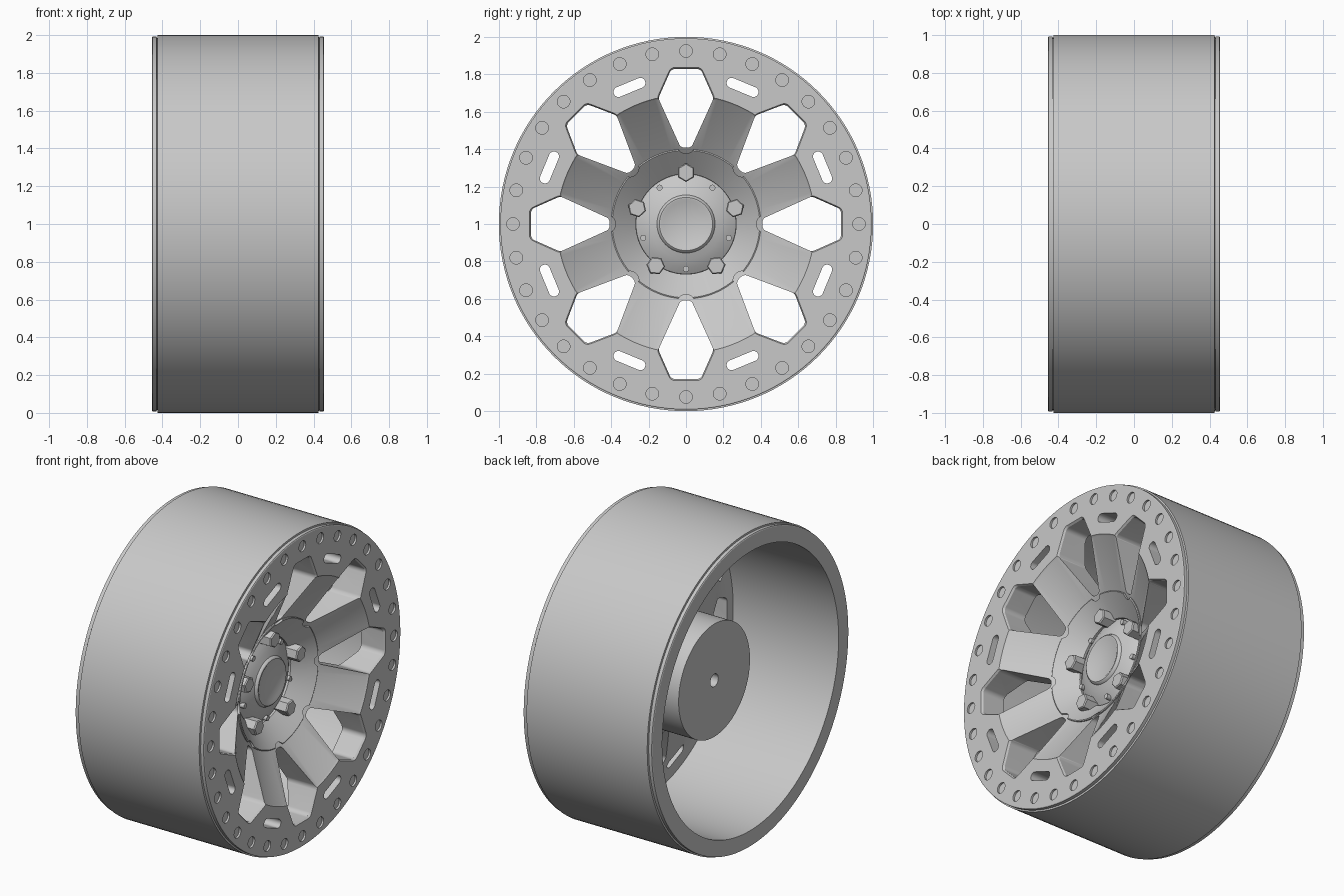
import bpy, bmesh, math
from mathutils import Matrix, Vector

cube = bpy.data.objects.get("Cube")
if cube:
    bpy.data.objects.remove(cube)

CENTRE = Vector((0, 0, 1))
SEG = 128

metal = bpy.data.materials.new("grey metal")
metal.use_nodes = True
GREY = (0.58, 0.58, 0.58, 1)
metal.diffuse_color = GREY
metal.node_tree.nodes["Principled BSDF"].inputs["Base Color"].default_value = GREY


def finish(bm, name):
    bmesh.ops.remove_doubles(bm, verts=bm.verts, dist=1e-5)
    bmesh.ops.recalc_face_normals(bm, faces=bm.faces)
    mesh = bpy.data.meshes.new(name)
    bm.to_mesh(mesh)
    bm.free()
    mesh.materials.append(metal)
    ob = bpy.data.objects.new(name, mesh)
    bpy.context.collection.objects.link(ob)
    return ob


def select(ob):
    bpy.ops.object.select_all(action='DESELECT')
    bpy.context.view_layer.objects.active = ob
    ob.select_set(True)


def smooth(ob, angle=28):
    select(ob)
    bpy.ops.object.shade_smooth_by_angle(angle=math.radians(angle))


def revolve(name, profile, closed=True):
    """Turn an (x, radius) profile around the wheel axis."""
    bm = bmesh.new()
    vs = [bm.verts.new((x, 0, 1 + r)) for x, r in profile]
    pairs = list(zip(vs, vs[1:])) + ([(vs[-1], vs[0])] if closed else [])
    es = [bm.edges.new(p) for p in pairs]
    bmesh.ops.spin(bm, geom=vs + es, cent=CENTRE, axis=(1, 0, 0),
                   angle=math.tau, steps=SEG, use_merge=True)
    return finish(bm, name)


def rounded(points, radii, steps=8):
    """Round the corners of a convex outline with circular arcs."""
    out = []
    for i, (p, radius) in enumerate(zip(points, radii)):
        p = Vector(p)
        a = (Vector(points[i - 1]) - p).normalized()
        b = (Vector(points[(i + 1) % len(points)]) - p).normalized()
        half = a.angle(b) / 2
        mid = p + (a + b).normalized() * radius / math.sin(half)
        start = p + a * radius / math.tan(half) - mid
        end = p + b * radius / math.tan(half) - mid
        for k in range(steps + 1):
            out.append(mid + start.lerp(end, k / steps).normalized() * radius)
    return out


def circle(r, n, offset=0.0):
    return [Vector((r * math.sin(math.tau * k / n), offset + r * math.cos(math.tau * k / n)))
            for k in range(n)]


def ring_of_prisms(name, sections, count, start=0):
    """Loft (x, outline) sections and repeat them around the axis, angles in degrees."""
    bm = bmesh.new()
    for i in range(count):
        turn = Matrix.Rotation(-math.radians(start) - math.tau * i / count, 3, 'X')
        rings = [[bm.verts.new(CENTRE + turn @ Vector((x, u, v))) for u, v in outline]
                 for x, outline in sections]
        for lo, hi in zip(rings, rings[1:]):
            for k in range(len(lo)):
                bm.faces.new((lo[k - 1], lo[k], hi[k], hi[k - 1]))
        bm.faces.new(rings[0])
        bm.faces.new(rings[-1])
    return finish(bm, name)


def cut(ob, cutter):
    cutter.hide_render = True
    mod = ob.modifiers.new("cut", 'BOOLEAN')
    mod.operation = 'DIFFERENCE'
    mod.solver = 'EXACT'
    mod.object = cutter
    select(ob)
    bpy.ops.object.modifier_apply(modifier=mod.name)
    bpy.data.objects.remove(cutter)


def scaled(outline, s, mid):
    c = Vector((0, mid))
    return [c + (p - c) * s for p in outline]


# Barrel with thin lips at both ends
smooth(revolve("barrel", [
    (-0.455, 0.89), (-0.455, 0.987), (-0.452, 0.992), (-0.431, 0.992), (-0.430, 0.986),
    (-0.427, 0.986), (-0.426, 1.0), (0.426, 1.0), (0.428, 0.986), (0.428, 0.89)]))

# Face: outer plate, sloping spokes and the rear hub drum
face = revolve("spoked_face", [
    (0.427, 0.90), (0.427, 0.986), (0.430, 0.986), (0.431, 0.992), (0.452, 0.992),
    (0.455, 0.987), (0.455, 0.69), (0.445, 0.682), (0.28, 0.40), (0.16, 0.27),
    (0.16, 0.04), (-0.2, 0.04), (-0.2, 0.36), (0.12, 0.36), (0.25, 0.70),
    (0.29, 0.80), (0.29, 0.90)])

# Eight windows with chamfered mouths
window = rounded([(-0.028, 0.408), (-0.148, 0.672), (-0.078, 0.829),
                  (0.078, 0.829), (0.148, 0.672), (0.028, 0.408)],
                 [0.03, 0.04, 0.035, 0.035, 0.04, 0.03])
mouth = scaled(window, 1.05, 0.66)
cut(face, ring_of_prisms("window_cutter", [
    (-0.1, window), (0.443, window), (0.456, mouth), (0.5, mouth)], 8))

# Eight slots between the windows
slot = rounded([(-0.09, 0.763), (-0.09, 0.817), (0.09, 0.817), (0.09, 0.763)], [0.0268] * 4)
cut(face, ring_of_prisms("slot_cutter", [(0.2, slot), (0.5, slot)], 8, 22.5))

# Shallow bolt sockets around the plate
socket = circle(0.034, 20, 0.925)
cut(face, ring_of_prisms("socket_cutter", [(0.443, socket), (0.5, socket)], 32))
smooth(face)

# Dished centre ring, notched at the window tips
dish = revolve("centre_dish", [
    (0.26, 0.400), (0.288, 0.400), (0.291, 0.394), (0.185, 0.268), (0.15, 0.268), (0.15, 0.30)])
notch = circle(0.048, 24, 0.424)
cut(dish, ring_of_prisms("notch_cutter", [(0.1, notch), (0.4, notch)], 8))
smooth(dish)

# Domed hub with the round centre cap
smooth(revolve("hub_cap", [
    (0.15, 0.0), (0.15, 0.27), (0.172, 0.267), (0.195, 0.23), (0.213, 0.19), (0.225, 0.155),
    (0.236, 0.150), (0.242, 0.142), (0.242, 0.134), (0.234, 0.120), (0.234, 0.0)],
    closed=False), 35)

# Five hexagonal lug nuts and five small pins
nut = circle(0.05, 6, 0.275)
ring_of_prisms("lug_nuts", [(0.15, nut), (0.258, nut),
                            (0.265, scaled(nut, 0.88, 0.275))], 5)
pin = circle(0.016, 16, 0.24)
smooth(ring_of_prisms("hub_pins", [(0.16, pin), (0.212, pin)], 5, 36))
